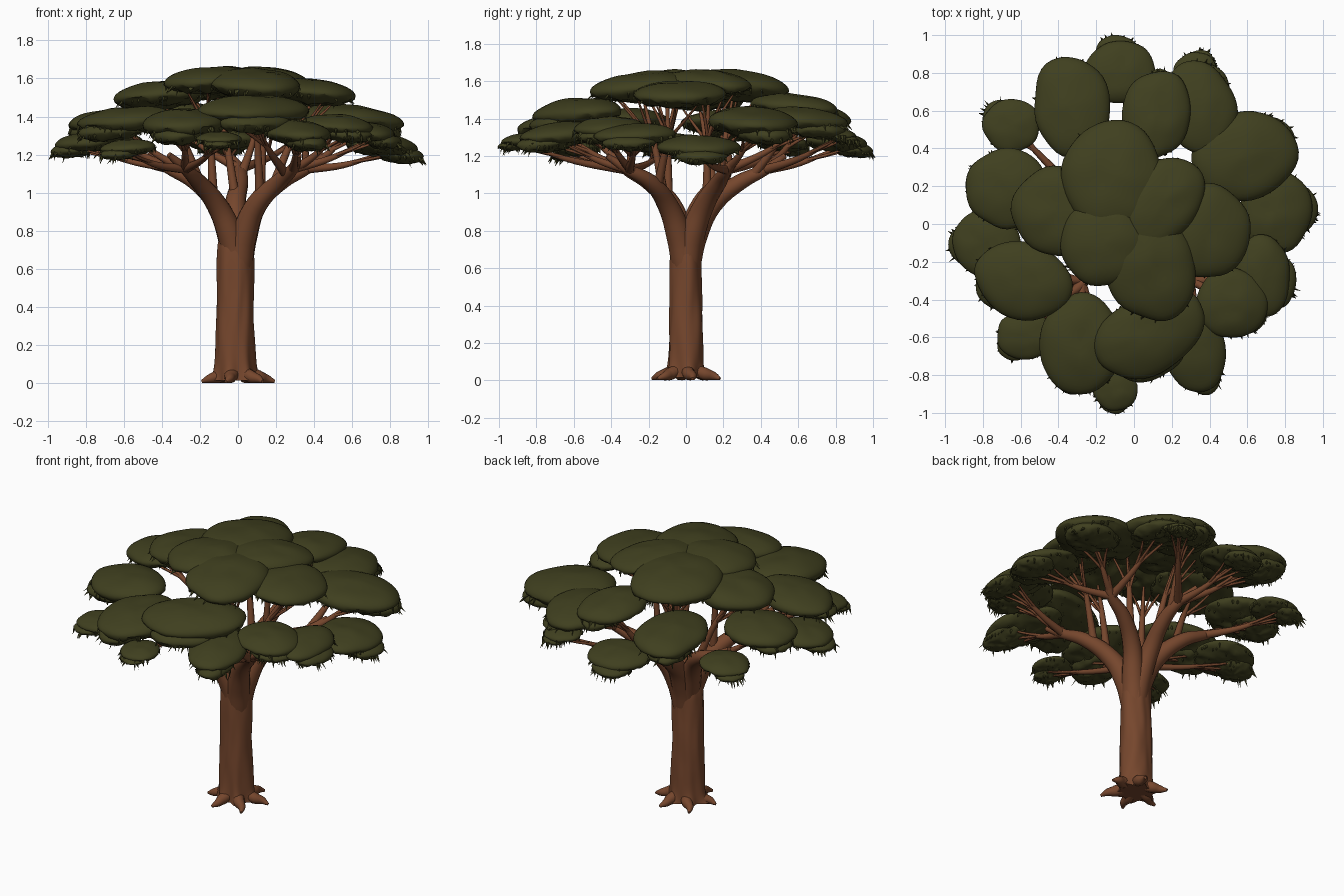
import bpy, bmesh, math, random
from math import sin, cos, pi
from mathutils import Vector, Matrix, noise

random.seed(4)
if "Cube" in bpy.data.objects:
    bpy.data.objects.remove(bpy.data.objects["Cube"], do_unlink=True)


def material(name, rgb):
    mat = bpy.data.materials.new(name)
    mat.use_nodes = True
    mat.diffuse_color = (*rgb, 1)
    mat.node_tree.nodes["Principled BSDF"].inputs["Base Color"].default_value = (*rgb, 1)
    return mat


bark = material("reddish brown bark", (0.18, 0.062, 0.026))
leaf = material("dark olive leaves", (0.05, 0.05, 0.0135))


def smooth(obj, degrees=60):
    bpy.ops.object.select_all(action="DESELECT")
    obj.select_set(True)
    bpy.context.view_layer.objects.active = obj
    bpy.ops.object.shade_smooth_by_angle(angle=math.radians(degrees))


def from_bmesh(name, bm, mat):
    mesh = bpy.data.meshes.new(name)
    bm.to_mesh(mesh)
    bm.free()
    mesh.materials.append(mat)
    obj = bpy.data.objects.new(name, mesh)
    bpy.context.collection.objects.link(obj)
    smooth(obj)
    return obj


def tubes(name, paths, sides):
    """Tapered tubes; each path is a list of (point, radius)."""
    curve = bpy.data.curves.new(name, "CURVE")
    curve.dimensions = "3D"
    curve.bevel_depth = 1
    curve.bevel_resolution = sides
    curve.resolution_u = 5
    curve.use_fill_caps = True
    for path in paths:
        spline = curve.splines.new("BEZIER")
        spline.bezier_points.add(len(path) - 1)
        for knot, (point, radius) in zip(spline.bezier_points, path):
            knot.co = point
            knot.radius = radius
            knot.handle_left_type = knot.handle_right_type = "AUTO"
    curve.materials.append(bark)
    obj = bpy.data.objects.new(name, curve)
    bpy.context.collection.objects.link(obj)
    bpy.ops.object.select_all(action="DESELECT")
    obj.select_set(True)
    bpy.context.view_layer.objects.active = obj
    bpy.ops.object.convert(target="MESH")
    smooth(bpy.context.object)


def polar(angle, r, z):
    return Vector((r * cos(angle), r * sin(angle), z))


# Trunk: lathed column with shallow flutes and a flared foot
TRUNK_X = -0.014
bm = bmesh.new()
sides, rings = 48, 30
loops = []
for i in range(rings + 1):
    z = 0.015 + 0.825 * (i / rings) ** 1.4
    loop = []
    for k in range(sides):
        a = 2 * pi * k / sides
        flare = math.exp(-z / 0.04)
        r = 0.1 - 0.018 * z + flare * (0.025 + 0.03 * cos(6 * a - 0.9))
        r += 0.009 * noise.noise((2 * cos(a), 2 * sin(a), 4 * z))
        r *= 1 + 0.06 * cos(2 * a)
        if z > 0.74:
            r *= 1 - 2.5 * (z - 0.74)
        loop.append(bm.verts.new(polar(a, r, z) + Vector((TRUNK_X, 0, 0))))
    loops.append(loop)
for low, high in zip(loops, loops[1:]):
    for k in range(sides):
        n = (k + 1) % sides
        bm.faces.new((low[k], low[n], high[n], high[k]))
bm.faces.new(loops[0][::-1])
bm.faces.new(loops[-1])
from_bmesh("trunk", bm, bark)

# Roots: short rounded toes spreading low on the ground
roots = []
for k in range(6):
    a = k * pi / 3 + 0.15
    reach = random.uniform(0.19, 0.215)
    roots.append([(polar(a, 0.04, 0.06), 0.035), (polar(a, 0.11, 0.034), 0.034),
                  (polar(a + 0.08, 0.155, 0.023), 0.023),
                  (polar(a + 0.03, reach, 0.009), 0.008)])
tubes("roots", roots, 4)

# Main limbs: rise out of the trunk, then sweep outward
PROFILE = [(0, 0.6, 0.075), (0.05, 0.78, 0.068), (0.14, 0.94, 0.055),
           (0.29, 1.06, 0.043), (0.43, 1.13, 0.029), (0.53, 1.2, 0.015)]
LIMB_ANGLES = [math.radians(d) for d in (38, 94, 148, 222, 312)]
tubes("main_limbs", [[(polar(a + 0.12 * sin(9 * r + a), r, z), w) for r, z, w in PROFILE]
                     for a in LIMB_ANGLES], 5)


def limb_point(angle, reach):
    """Point on the limb nearest in direction, at a distance from the axis."""
    a = min(LIMB_ANGLES, key=lambda b: abs(math.remainder(b - angle, 2 * pi)))
    for (r0, z0, _), (r1, z1, _) in zip(PROFILE, PROFILE[1:]):
        if r0 <= reach <= r1:
            t = (reach - r0) / (r1 - r0)
            return polar(a + 0.12 * sin(9 * reach + a), reach, z0 + t * (z1 - z0))


# Foliage pads: x, y, top height, half width, half depth, optional turn in degrees
PADS = [
    (-.11, .25, 1.66, .27, .29), (.15, .12, 1.66, .2, .26, -35),
    (-.16, -.1, 1.66, .24, .22, 30), (.09, -.23, 1.65, .24, .29, 15),
    (-.39, .07, 1.59, .25, .24), (.39, -.04, 1.6, .22, .25),
    (-.33, .62, 1.48, .2, .27, 10), (.12, .58, 1.53, .18, .24, -8),
    (.35, .62, 1.46, .19, .25, 15), (.59, .36, 1.46, .28, .24, 20),
    (.75, .07, 1.31, .19, .22), (.68, -.27, 1.37, .15, .22),
    (.52, -.42, 1.41, .19, .19), (.31, -.65, 1.38, .17, .25, 15),
    (.08, -.58, 1.51, .31, .21, 30), (-.28, -.64, 1.44, .22, .27),
    (-.1, -.87, 1.32, .12, .12), (-.58, -.59, 1.28, .15, .13),
    (-.59, -.3, 1.45, .27, .2, -20), (-.78, -.1, 1.32, .18, .18),
    (-.67, .19, 1.44, .22, .21), (-.65, .52, 1.31, .15, .14),
    (-.08, .8, 1.33, .19, .17), (.33, .8, 1.35, .12, .11),
]


def lump(bm, place, rx, ry, up, down, seed):
    """Flattened dome with a wavy rim and a rough, shallower underside."""
    made = bmesh.ops.create_uvsphere(bm, u_segments=40, v_segments=20, radius=1)
    for v in made["verts"]:
        p = v.co.copy()
        wave = 1 + 0.09 * noise.noise((p.x * 1.3 + seed, p.y * 1.3, seed))
        if p.z < -0.05:
            z = down * (p.z + 0.3 * noise.noise((p.x * 4, p.y * 4, seed)))
        else:
            z = up * p.z * (1 + 0.12 * noise.noise((p.x * 2, p.y * 2, seed)))
        v.co = place @ Vector((p.x * rx * wave, p.y * ry * wave, z))


def leaf_tips(bm, place, rx, ry, down, outward, count):
    """Small pointed tufts hanging from the rim and underside."""
    for _ in range(count):
        a = random.uniform(0, 2 * pi)
        s = random.choice((0.95, 0.95, random.uniform(0.4, 0.9)))
        base = place @ Vector((s * rx * cos(a), s * ry * sin(a),
                               -0.8 * down * math.sqrt(1 - s * s)))
        side = Vector((cos(a), sin(a), 0))
        facing = max(side.dot(outward), 0)
        aim = side * random.uniform(0, 0.5 + facing) + Vector((0, 0, -1))
        length = random.uniform(0.02, 0.035) + 0.025 * facing
        matrix = (Matrix.Translation(base) @ aim.to_track_quat("Z", "Y").to_matrix().to_4x4()
                  @ Matrix.Translation((0, 0, length * 0.3)))
        bmesh.ops.create_cone(bm, segments=4, radius1=random.uniform(0.005, 0.012),
                              radius2=0, depth=length, matrix=matrix)


branches, twigs = [], []
for i, (x, y, top, rx, ry, *turn) in enumerate(PADS):
    size = (rx + ry) / 2
    up, down = 0.32 * size, 0.27 * size
    outward = Vector((x, y, 0)).normalized()
    centre = Vector((x, y, top - up))
    tilt = Matrix.Rotation(math.radians(5), 4, Vector((-y, x, 0)))
    spin = Matrix.Rotation(math.radians(turn[0] if turn else 0), 4, "Z")
    place = Matrix.Translation(centre) @ tilt @ spin
    bm = bmesh.new()
    lump(bm, place, rx, ry, up, down, i * 3.7)
    leaf_tips(bm, place, rx, ry, down, outward, 30)
    # Drooping skirt on the outer side
    if top < 1.55:
        shift = 0.5 if top < 1.4 else 0.4
        skirt = Matrix.Translation(outward * shift * size - Vector((0, 0, 0.22 * size))) @ place
        lump(bm, skirt, rx * 0.64, ry * 0.64, up * 0.7, down * 0.8, i + 0.5)
        leaf_tips(bm, skirt, rx * 0.64, ry * 0.64, down * 0.8, outward, 22)
    from_bmesh(f"foliage_pad_{i + 1}", bm, leaf)

    # Branch from the closest limb, fanning into twigs below the pad
    angle, reach = math.atan2(y, x), math.hypot(x, y)
    start = limb_point(angle, min(max(0.6 * reach, 0.16), 0.42))
    end = centre - Vector((0, 0, down * 0.7))
    bend = start.lerp(end, 0.5) + Vector((0, 0, -0.02 if top < 1.55 else 0.03))
    fork = start.lerp(end, 0.65)
    branches.append([(start, 0.026), (bend, 0.017), (end, 0.006)])
    for k in range(3):
        a = angle + (k - 1) * 1.0
        tip = end + Vector((rx * cos(a), ry * sin(a), 0)) * 0.55
        middle = fork.lerp(tip, 0.5) - Vector((0, 0, 0.01))
        twigs.append([(bend.lerp(fork, 0.3), 0.01), (middle, 0.008), (tip, 0.004)])
tubes("branches", branches, 3)
tubes("twigs", twigs, 1)
